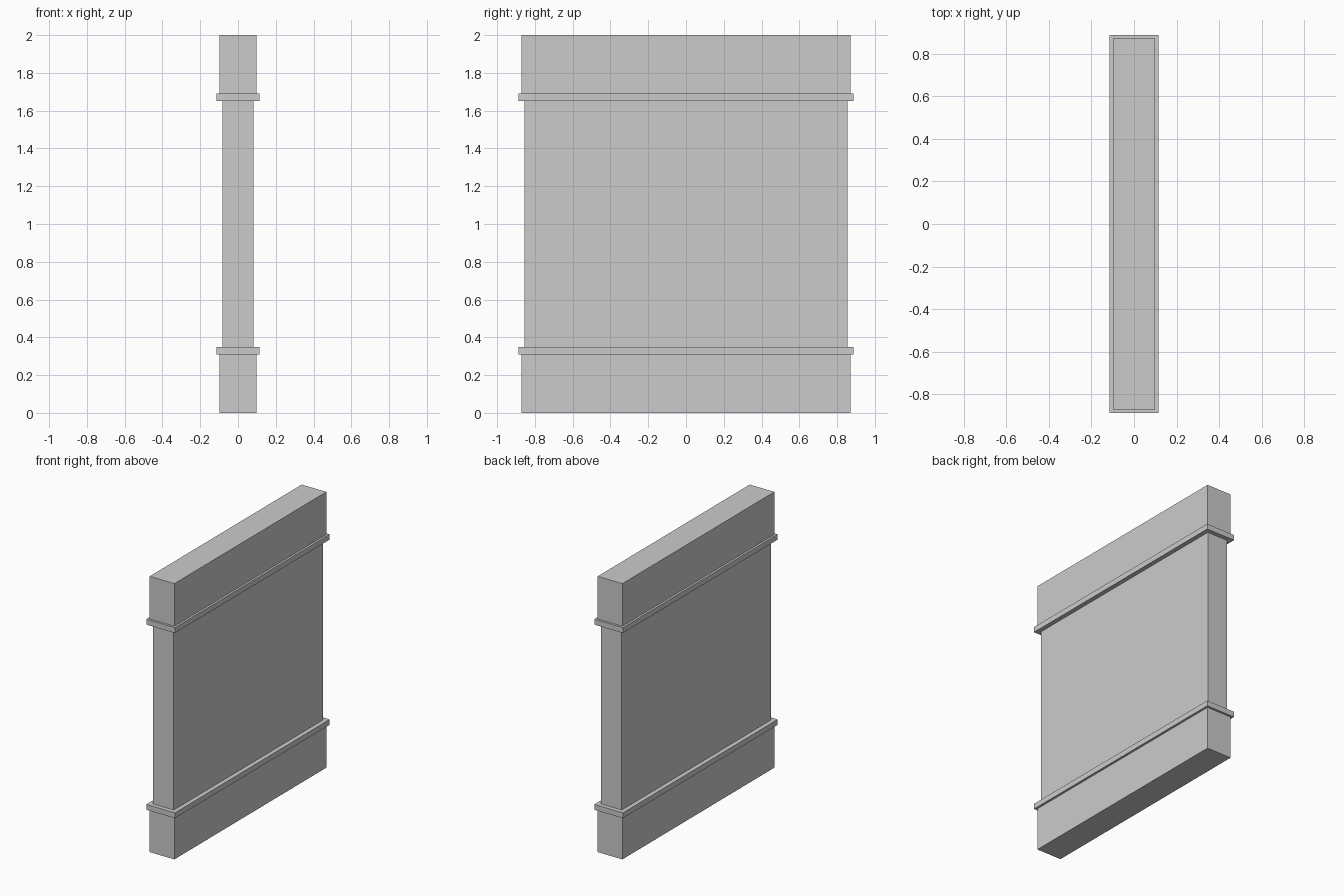
import bpy

if "Cube" in bpy.data.objects:
    bpy.data.objects.remove(bpy.data.objects["Cube"])


def block(name, half_x, half_y, z0, z1):
    bpy.ops.mesh.primitive_cube_add(size=1, location=(0, 0, (z0 + z1) / 2))
    ob = bpy.context.object
    ob.name = name
    ob.scale = (2 * half_x, 2 * half_y, z1 - z0)
    bpy.ops.object.transform_apply(location=False, rotation=False, scale=True)
    return ob


HEIGHT = 2.0
TRIM_LOW, TRIM_HIGH = 0.309, 0.348

# Recessed wall panel between the two trims
block("wall_panel", 0.083, 0.855, TRIM_HIGH, HEIGHT - TRIM_HIGH)

# Thicker bands at the foot and head of the wall
block("base_band", 0.099, 0.871, 0, TRIM_LOW)
block("top_band", 0.099, 0.871, HEIGHT - TRIM_LOW, HEIGHT)

# Projecting trim strips
block("lower_trim", 0.115, 0.887, TRIM_LOW, TRIM_HIGH)
block("upper_trim", 0.115, 0.887, HEIGHT - TRIM_HIGH, HEIGHT - TRIM_LOW)
